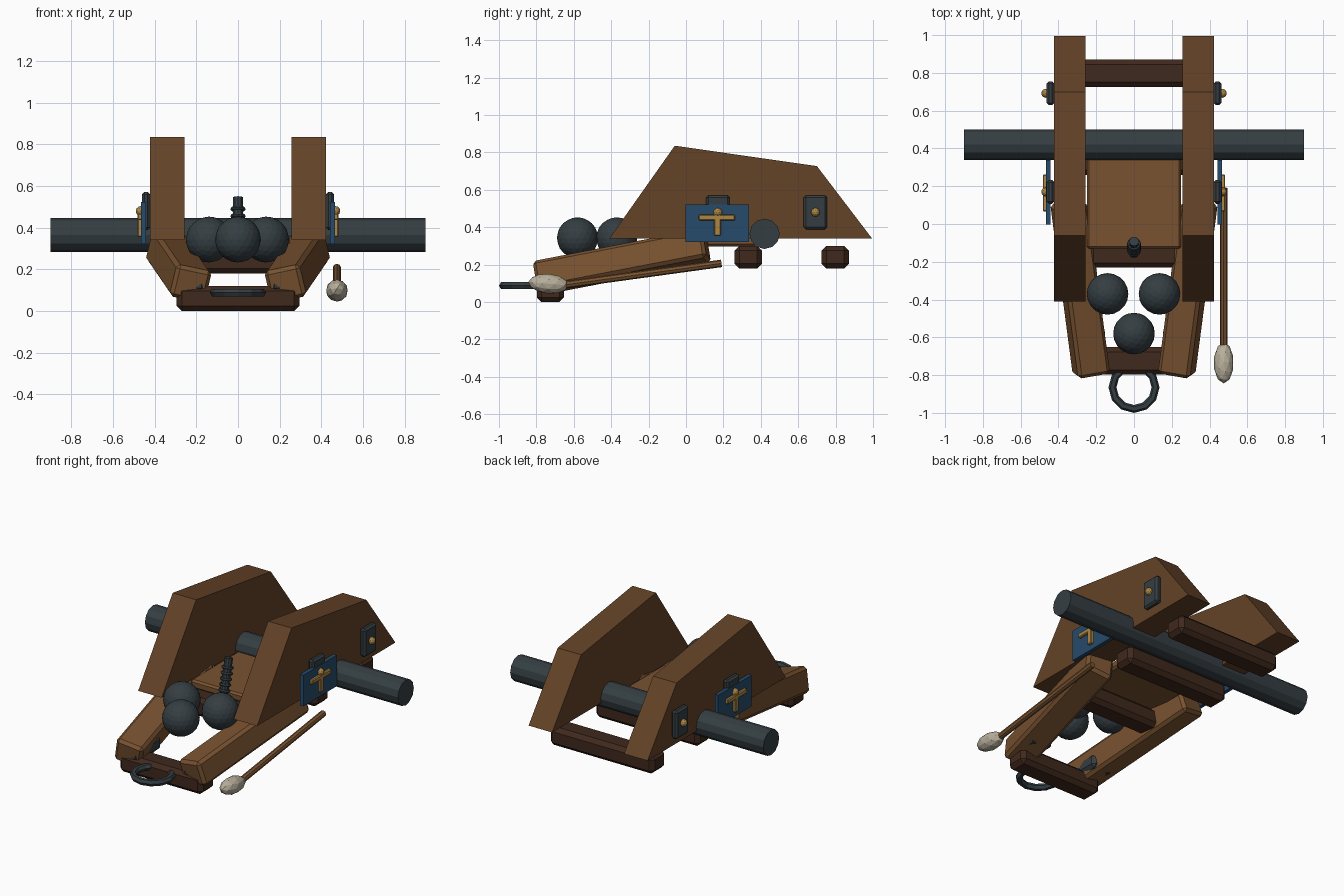
import bpy, bmesh, math
from mathutils import Vector, Matrix

if "Cube" in bpy.data.objects:
    bpy.data.objects.remove(bpy.data.objects["Cube"])


def material(name, rgb):
    m = bpy.data.materials.new(name)
    m.diffuse_color = (*rgb, 1)
    m.use_nodes = True
    m.node_tree.nodes["Principled BSDF"].inputs["Base Color"].default_value = m.diffuse_color
    return m


OAK = material("oak", (0.19, 0.085, 0.03))
CHEEK = material("cheek_wood", (0.125, 0.055, 0.02))
DARK = material("dark_wood", (0.05, 0.022, 0.012))
IRON = material("iron", (0.035, 0.048, 0.055))
BLUE = material("blue_paint", (0.02, 0.07, 0.15))
GOLD = material("gold", (0.42, 0.24, 0.06))
WOOL = material("wool", (0.48, 0.43, 0.33))


def finish(name, bm, mat, loc=(0, 0, 0), rot=None, bevel=0):
    bmesh.ops.recalc_face_normals(bm, faces=bm.faces)
    me = bpy.data.meshes.new(name)
    bm.to_mesh(me)
    bm.free()
    me.materials.append(mat)
    ob = bpy.data.objects.new(name, me)
    bpy.context.collection.objects.link(ob)
    ob.location = loc
    if rot:
        ob.rotation_mode = 'YXZ'
        ob.rotation_euler = [math.radians(a) for a in rot]
    if bevel:
        mod = ob.modifiers.new("bevel", 'BEVEL')
        mod.width, mod.segments = bevel, 1
    return ob


def box(name, size, loc, mat, rot=None, bevel=0):
    bm = bmesh.new()
    bmesh.ops.create_cube(bm, size=1)
    bmesh.ops.scale(bm, vec=size, verts=bm.verts)
    return finish(name, bm, mat, loc, rot, bevel)


def rod(name, a, b, r, sides, mat):
    a, b = Vector(a), Vector(b)
    turn = (b - a).to_track_quat('Z', 'Y').to_matrix().to_4x4()
    bm = bmesh.new()
    bmesh.ops.create_cone(bm, cap_ends=True, segments=sides, radius1=r, radius2=r,
                          depth=(b - a).length,
                          matrix=Matrix.Translation((a + b) / 2) @ turn)
    return finish(name, bm, mat)


def ball(name, loc, r, mat, detail, stretch=(1, 1, 1), rot=None):
    bm = bmesh.new()
    bmesh.ops.create_icosphere(bm, subdivisions=detail, radius=r)
    bmesh.ops.scale(bm, vec=stretch, verts=bm.verts)
    return finish(name, bm, mat, loc, rot)


def ring(name, loc, major, minor, n, k, mat, rot=None):
    bm = bmesh.new()
    v = []
    for i in range(n):
        a = math.tau * i / n
        for j in range(k):
            b = math.tau * j / k
            d = major + minor * math.cos(b)
            v.append(bm.verts.new((d * math.cos(a), d * math.sin(a), minor * math.sin(b))))
    for i in range(n):
        for j in range(k):
            p, q = i * k, (i + 1) % n * k
            bm.faces.new((v[p + j], v[q + j], v[q + (j + 1) % k], v[p + (j + 1) % k]))
    return finish(name, bm, mat, loc, rot)


def side_panel(name, profile, x0, x1, mat):
    bm = bmesh.new()
    face = bm.faces.new([bm.verts.new((x0, y, z)) for y, z in profile])
    out = bmesh.ops.extrude_face_region(bm, geom=[face])
    bmesh.ops.translate(bm, vec=(x1 - x0, 0, 0),
                        verts=[g for g in out["geom"] if isinstance(g, bmesh.types.BMVert)])
    return finish(name, bm, mat)


# Axle, cross beams and bed
rod("axle", (-0.9, 0.42, 0.365), (0.9, 0.42, 0.365), 0.081, 12, IRON)
for name, y, z, half in (("rear_beam", 0.798, 0.24, 0.37), ("axle_beam", 0.333, 0.24, 0.37),
                         ("middle_beam", -0.158, 0.24, 0.27), ("front_beam", -0.725, 0.06, 0.295)):
    box(name, (2 * half, 0.145, 0.12), (0, y, z), DARK, bevel=0.025)
box("bed", (0.5, 0.51, 0.055), (0, 0.125, 0.325), OAK, bevel=0.012)

for s, side in ((-1, "left"), (1, "right")):
    # Cheek and splayed trail rail
    side_panel(side + "_cheek", [(-0.41, 0.34), (-0.06, 0.836), (0.70, 0.727), (0.995, 0.34)],
               s * 0.256, s * 0.423, CHEEK)
    box(side + "_trail_rail", (0.175, 0.93, 0.16), (s * 0.285, -0.343, 0.215), OAK,
        rot=(10.8, -s * 12, -s * 7.5), bevel=0.018)
    box(side + "_trail_bracket", (0.155, 0.24, 0.09), (s * 0.232, -0.67, 0.135), IRON, bevel=0.02)
    # Bolted iron plates
    for where, y in (("front", 0.17), ("rear", 0.692)):
        box(f"{side}_{where}_plate", (0.04, 0.126, 0.182), (s * 0.442, y, 0.48), IRON, bevel=0.012)
        ball(f"{side}_{where}_bolt", (s * 0.467, y, 0.48), 0.024, GOLD, 2)
    # Painted panel with cross
    box(side + "_panel", (0.024, 0.34, 0.2), (s * 0.454, 0.168, 0.422), BLUE)
    box(side + "_cross_upright", (0.022, 0.036, 0.13), (s * 0.472, 0.168, 0.42), GOLD, bevel=0.005)
    box(side + "_cross_arm", (0.022, 0.195, 0.03), (s * 0.472, 0.165, 0.452), GOLD, bevel=0.005)

# Elevating screw with threads
low, high = Vector((0, -0.165, 0.25)), Vector((0, -0.092, 0.545))
rod("elevating_screw", low, high, 0.025, 10, IRON)
for i in range(5):
    ring("screw_thread", low.lerp(high, 0.35 + 0.115 * i), 0.028, 0.009, 12, 6, IRON, rot=(-14, 0, 0))

# Shot pile
for x, y in ((-0.14, -0.37), (0.135, -0.37), (0, -0.58)):
    ball("shot", (x, y, 0.343), 0.11, IRON, 3)

# Towing ring
ring("towing_ring", (0, -0.865, 0.088), 0.114, 0.021, 12, 6, IRON)

# Rammer
rod("rammer_shaft", (0.475, -0.7, 0.085), (0.475, 0.19, 0.207), 0.02, 8, OAK)
ball("rammer_head", (0.475, -0.735, 0.098), 0.053, WOOL, 2, (1, 2.05, 1), rot=(-5, 0, 0))
